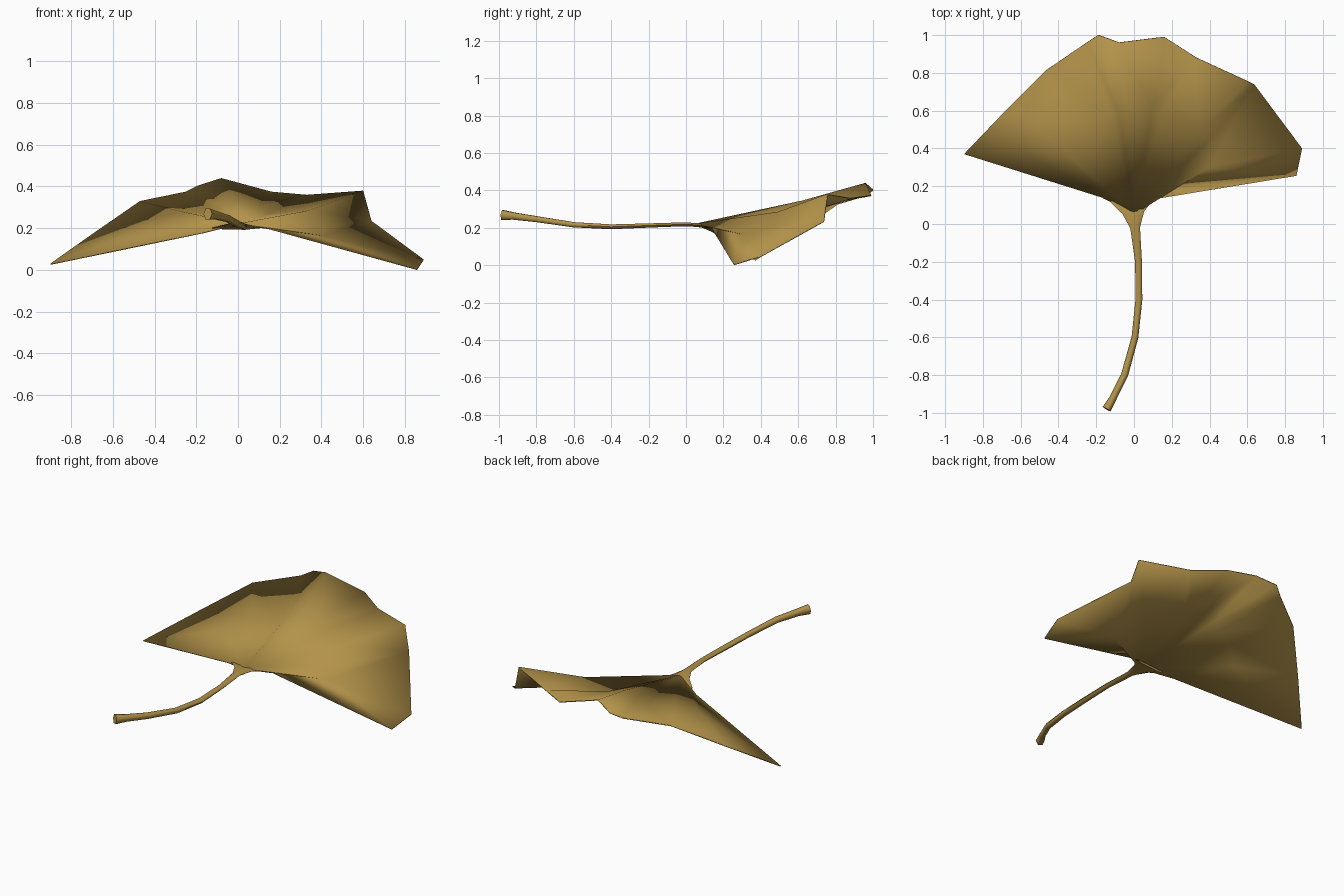
import bpy, bmesh, math
from mathutils import Vector

cube = bpy.data.objects.get("Cube")
if cube:
    bpy.data.objects.remove(cube, do_unlink=True)

# Single dry leaf colour
tan = bpy.data.materials.new("dry_leaf_tan")
colour = (0.45, 0.29, 0.068, 1)
tan.diffuse_color = colour
tan.use_nodes = True
shader = next(n for n in tan.node_tree.nodes if n.type == "BSDF_PRINCIPLED")
shader.inputs["Base Color"].default_value = colour
shader.inputs["Roughness"].default_value = 0.8


def finish(name, bm, angle):
    """Turn a bmesh into a smooth shaded object that keeps hard edges."""
    mesh = bpy.data.meshes.new(name)
    bm.to_mesh(mesh)
    bm.free()
    mesh.materials.append(tan)
    obj = bpy.data.objects.new(name, mesh)
    bpy.context.collection.objects.link(obj)
    bpy.ops.object.select_all(action="DESELECT")
    obj.select_set(True)
    bpy.context.view_layer.objects.active = obj
    bpy.ops.object.shade_smooth_by_angle(angle=math.radians(angle))
    return obj


# Fold lines of the blade, right side to left side: (inner point, rim point)
folds = [
    ((.13, .135, .20), (.86, .255, .005)),   # lower edge
    ((.40, .30, .165), (.89, .40, .05)),     # tip
    ((.41, .46, .205), (.64, .735, .235)),   # valley
    ((.34, .49, .285), (.60, .755, .38)),    # ridge
    ((.15, .59, .27), (.33, .88, .36)),      # valley
    ((.10, .62, .31), (.16, .99, .375)),
    ((-.01, .62, .345), (-.08, .96, .44)),   # central ridge
    ((-.08, .59, .31), (-.19, 1.0, .405)),
    ((-.12, .57, .27), (-.25, .96, .375)),   # valley
    ((-.27, .50, .28), (-.47, .81, .33)),    # shoulder
    ((-.38, .40, .225), (-.68, .60, .185)),
    ((-.17, .14, .18), (-.90, .37, .03)),    # lower edge
]

# Leaf blade: a folded fan spreading from the neck
bm = bmesh.new()
base = bm.verts.new((0, .05, .222))
rows = [[bm.verts.new(p) for p in fold] for fold in folds]
for (in_a, rim_a), (in_b, rim_b) in zip(rows, rows[1:]):
    bm.faces.new((base, in_a, in_b))
    # Split each panel along its shorter diagonal
    if (in_a.co - rim_b.co).length < (in_b.co - rim_a.co).length:
        bm.faces.new((in_a, rim_a, rim_b))
        bm.faces.new((in_a, rim_b, in_b))
    else:
        bm.faces.new((in_a, rim_a, in_b))
        bm.faces.new((rim_a, rim_b, in_b))
blade = finish("leaf_blade", bm, 60)
thick = blade.modifiers.new("thickness", "SOLIDIFY")
thick.thickness = 0.006
thick.offset = -1

# Stem: centre, half width and half height of each ring, cut end to neck
stem_rings = [
    ((-.145, -.98, .268), .024, .030),
    ((-.11, -.92, .262), .019, .022),
    ((-.05, -.80, .246), .019, .018),
    ((.005, -.60, .216), .018, .016),
    ((.026, -.40, .205), .018, .015),
    ((.024, -.20, .212), .018, .013),
    ((.006, -.02, .218), .026, .012),
    ((-.004, .06, .215), .058, .012),
    ((-.01, .13, .20), .12, .007),
]
SIDES = 6
bm = bmesh.new()
centres = [Vector(ring[0]) for ring in stem_rings]
rings = []
for i, (centre, half_w, half_h) in enumerate(stem_rings):
    along = centres[min(i + 1, len(centres) - 1)] - centres[max(i - 1, 0)]
    side = along.cross(Vector((0, 0, 1))).normalized()
    up = side.cross(along).normalized()
    ring = []
    for k in range(SIDES):
        a = math.tau * k / SIDES
        offset = side * half_w * math.cos(a) + up * half_h * math.sin(a)
        ring.append(bm.verts.new(centres[i] + offset))
    rings.append(ring)
for low, high in zip(rings, rings[1:]):
    for k in range(SIDES):
        n = (k + 1) % SIDES
        bm.faces.new((low[k], low[n], high[n], high[k]))
bm.faces.new(rings[0])
bm.faces.new(rings[-1])
bmesh.ops.recalc_face_normals(bm, faces=bm.faces[:])
finish("leaf_stem", bm, 65)
